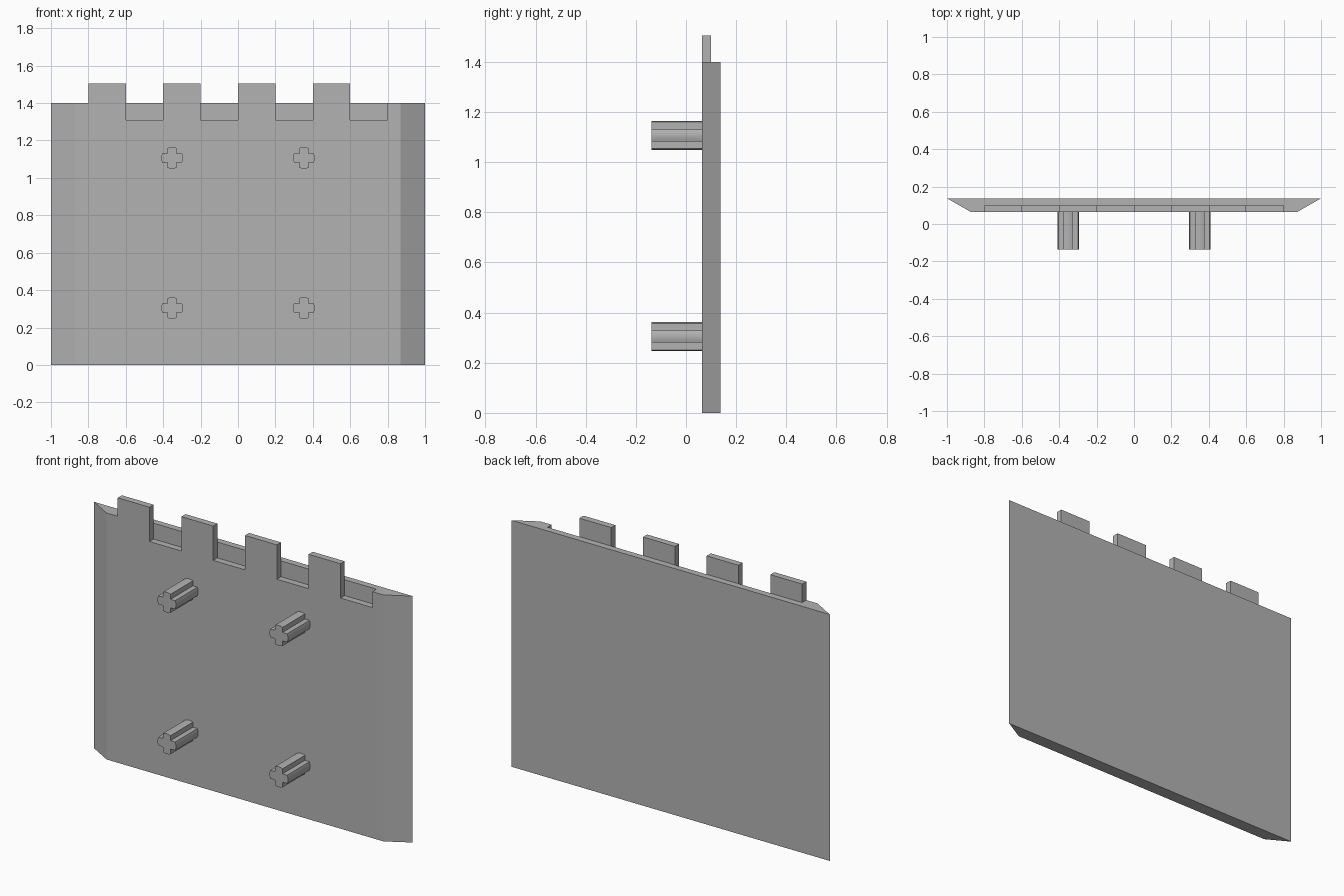
import bpy, bmesh, math
from mathutils import Vector

cube = bpy.data.objects.get("Cube")
if cube:
    bpy.data.objects.remove(cube, do_unlink=True)

GREY = (0.45, 0.45, 0.45, 1)
grey = bpy.data.materials.new("stone_grey")
grey.use_nodes = True
grey.diffuse_color = GREY
grey.node_tree.nodes["Principled BSDF"].inputs["Base Color"].default_value = GREY

FRONT, MID, BACK = 0.063, 0.1, 0.137
HEIGHT, NOTCH, TOP = 1.4, 1.31, 1.505


def prism(name, outline, direction):
    """Extrude a closed 3D outline along a direction."""
    bm = bmesh.new()
    face = bm.faces.new([bm.verts.new(p) for p in outline])
    new = bmesh.ops.extrude_face_region(bm, geom=[face])["geom"]
    bmesh.ops.translate(bm, vec=Vector(direction),
                        verts=[v for v in new if isinstance(v, bmesh.types.BMVert)])
    bmesh.ops.recalc_face_normals(bm, faces=bm.faces)
    mesh = bpy.data.meshes.new(name)
    bm.to_mesh(mesh)
    bm.free()
    mesh.materials.append(grey)
    obj = bpy.data.objects.new(name, mesh)
    bpy.context.collection.objects.link(obj)
    return obj


def box(name, x0, x1, y0, y1, z0, z1):
    return prism(name, [(x0, y0, z0), (x1, y0, z0), (x1, y1, z0), (x0, y1, z0)],
                 (0, 0, z1 - z0))


def combine(target, tool, operation):
    mod = target.modifiers.new(operation, 'BOOLEAN')
    mod.operation, mod.solver, mod.object = operation, 'EXACT', tool
    bpy.context.view_layer.objects.active = target
    bpy.ops.object.modifier_apply(modifier=mod.name)
    bpy.data.objects.remove(tool, do_unlink=True)


# Wall slab with slanted side edges
wall = prism("wall_panel", [(-0.87, FRONT, 0), (0.87, FRONT, 0), (1, BACK, 0), (-1, BACK, 0)],
             (0, 0, HEIGHT))

# Battlement: alternating raised teeth and gaps in the front half of the slab
for i in range(4):
    x = -0.8 + 0.4 * i
    combine(wall, box("gap_cutter", x + 0.2, x + 0.4, 0, MID, NOTCH, TOP), 'DIFFERENCE')
    combine(wall, box("tooth", x, x + 0.2, FRONT, MID, NOTCH, TOP), 'UNION')

# Merge flush faces into clean flat ones
bm = bmesh.new()
bm.from_mesh(wall.data)
bmesh.ops.remove_doubles(bm, verts=bm.verts, dist=0.0001)
bmesh.ops.dissolve_limit(bm, angle_limit=0.01, verts=bm.verts, edges=bm.edges)
bm.to_mesh(wall.data)
bm.free()

# Cross-section of the pegs: four arms with rounded tips
RADIUS, ARM = 0.058, 0.024
spread = math.asin(ARM / RADIUS)
corner = ARM * math.sqrt(2)
section = []
for k in range(4):
    turn = k * math.pi / 2
    section += [(RADIUS, turn + spread * t / 2) for t in range(-2, 3)]
    section.append((corner, turn + math.pi / 4))

# Four pegs on the front
for side, x in (("right", -0.352), ("left", 0.352)):
    for level, z in (("lower", 0.304), ("upper", 1.107)):
        outline = [(x + r * math.cos(a), -BACK, z + r * math.sin(a)) for r, a in section]
        peg = prism(f"{level}_{side}_peg", outline, (0, BACK + FRONT + 0.01, 0))
        bpy.ops.object.select_all(action='DESELECT')
        peg.select_set(True)
        bpy.context.view_layer.objects.active = peg
        bpy.ops.object.shade_smooth_by_angle(angle=math.radians(30))
